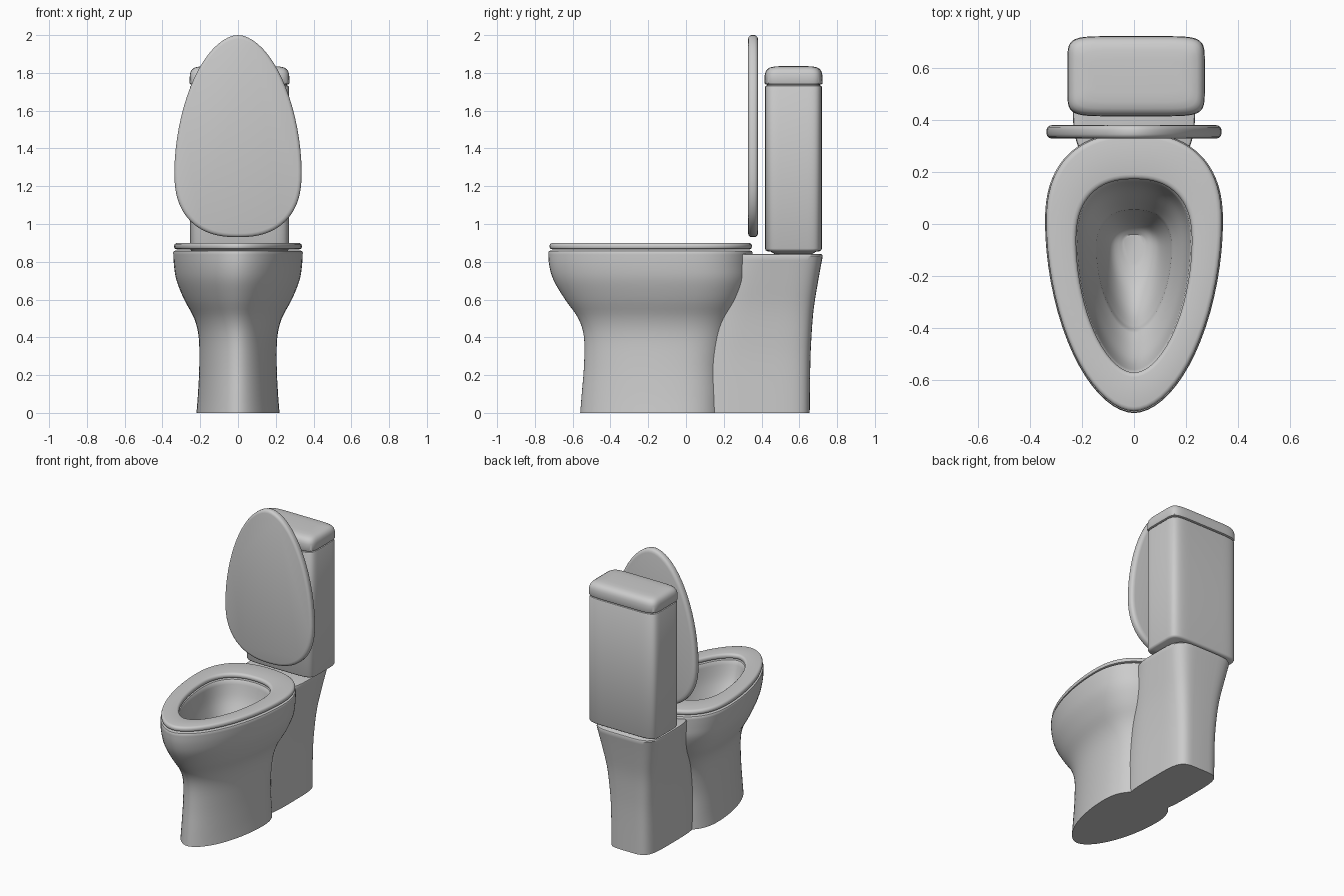
import bpy, bmesh, math
from mathutils import Matrix

if "Cube" in bpy.data.objects:
    bpy.data.objects.remove(bpy.data.objects["Cube"])

SEG = 72


def outline(hw, y0, y1, frac=0.32, nf=1.85, nb=2.4, cx=0.0):
    """Egg / rounded-box outline: widest at a fraction of the length from the back."""
    yc = y1 - frac * (y1 - y0)
    pts = []
    for i in range(SEG):
        a = 2 * math.pi * i / SEG
        c, s = math.cos(a), math.sin(a)
        n = nb if s > 0 else nf
        x = math.copysign(abs(c) ** (2 / n), c) * hw
        y = math.copysign(abs(s) ** (2 / n), s) * ((y1 - yc) if s > 0 else (yc - y0))
        pts.append((cx + x, yc + y))
    return pts


def smooth(rows, steps=4):
    """Catmull-Rom interpolation of (z, half width, front, back) rows."""
    out = []
    for i in range(len(rows) - 1):
        p0, p1, p2 = rows[max(i - 1, 0)], rows[i], rows[i + 1]
        p3 = rows[min(i + 2, len(rows) - 1)]
        for k in range(steps):
            t = k / steps
            out.append(tuple(0.5 * (2 * b + (c - a) * t + (2 * a - 5 * b + 4 * c - d) * t * t
                                    + (3 * b - a - 3 * c + d) * t ** 3)
                             for a, b, c, d in zip(p0, p1, p2, p3)))
    return out + [rows[-1]]


def inset(hw, y0, y1, profile):
    """Rows following one outline, shrunk by the (z, inset) profile."""
    return [(z, hw - i, y0 + i, y1 - i) for z, i in profile]


def loft(name, rows, closed=False, matrix=None, angle=35, **shape):
    bm = bmesh.new()
    rings = [[bm.verts.new((x, y, z)) for x, y in outline(hw, y0, y1, **shape)]
             for z, hw, y0, y1 in rows]
    pairs = list(zip(rings, rings[1:]))
    if closed:
        pairs.append((rings[-1], rings[0]))
    else:
        bm.faces.new(rings[0])
        bm.faces.new(rings[-1])
    for a, b in pairs:
        for i in range(SEG):
            j = (i + 1) % SEG
            bm.faces.new((a[i], a[j], b[j], b[i]))
    bmesh.ops.recalc_face_normals(bm, faces=bm.faces)
    if matrix:
        bm.transform(matrix)
    me = bpy.data.meshes.new(name)
    bm.to_mesh(me)
    bm.free()
    ob = bpy.data.objects.new(name, me)
    bpy.context.collection.objects.link(ob)
    bpy.ops.object.select_all(action='DESELECT')
    ob.select_set(True)
    bpy.context.view_layer.objects.active = ob
    bpy.ops.object.shade_smooth_by_angle(angle=math.radians(angle))
    return ob


# Bowl: outer shell from floor to rim, then down into the basin
outer = smooth([(0.0, 0.22, -0.56, 0.20), (0.10, 0.212, -0.552, 0.20),
                (0.25, 0.205, -0.54, 0.20), (0.40, 0.208, -0.54, 0.225),
                (0.50, 0.232, -0.57, 0.257), (0.60, 0.285, -0.64, 0.309),
                (0.70, 0.325, -0.70, 0.345), (0.78, 0.339, -0.724, 0.35),
                (0.85, 0.343, -0.729, 0.352)])
rim = [(0.857, 0.339, -0.725, 0.348), (0.859, 0.33, -0.716, 0.34),
       (0.859, 0.225, -0.575, 0.175)]
basin = smooth([(0.85, 0.218, -0.568, 0.168), (0.74, 0.20, -0.53, 0.14),
                (0.64, 0.17, -0.465, 0.09), (0.57, 0.145, -0.41, 0.055)])
sump = smooth([(0.55, 0.142, -0.405, 0.052), (0.45, 0.115, -0.34, 0.02),
               (0.38, 0.085, -0.25, -0.01), (0.35, 0.04, -0.15, -0.04)])
loft("bowl", outer + rim + basin + sump)

# Rear pedestal carrying the tank
ped = smooth([(0.0, 0.165, 0.02, 0.655), (0.25, 0.167, 0.03, 0.658),
              (0.40, 0.174, 0.06, 0.664), (0.55, 0.188, 0.10, 0.676),
              (0.70, 0.213, 0.15, 0.70), (0.83, 0.236, 0.20, 0.724)])
ped += inset(0.236, 0.20, 0.724, [(0.838, 0.003), (0.842, 0.01)])
loft("rear_pedestal", ped, frac=0.5, nf=3, nb=5)

# Seat ring with rounded inner and outer edges
edge = [(0.866, 0.012), (0.870, 0.003), (0.877, 0.0), (0.886, 0.0), (0.893, 0.003),
        (0.898, 0.009), (0.90, 0.018)]
seat = inset(0.338, -0.722, 0.349, edge)
seat += inset(0.223, -0.573, 0.173, [(z, -i) for z, i in reversed(edge)])
loft("seat", seat, closed=True)

# Raised lid: same outline stood upright
lid_profile = [(0.0, 0.02), (0.003, 0.01), (0.009, 0.003), (0.017, 0.0), (0.035, 0.0),
               (0.044, 0.004), (0.050, 0.012), (0.053, 0.025)]
loft("lid", inset(0.337, -0.72, 0.35, lid_profile),
     matrix=Matrix.Translation((0, 0.329, 1.28)) @ Matrix.Rotation(-math.pi / 2, 4, 'X'))

# Tank and tank cover
box = dict(frac=0.5, nf=7, nb=7, cx=0.008)
loft("tank", inset(0.262, 0.418, 0.72, [(0.842, 0.05), (0.854, 0.03), (0.856, 0.012), (0.861, 0.004),
                                        (0.87, 0.0), (1.725, 0.0), (1.731, 0.003),
                                        (1.734, 0.01), (1.742, 0.012)]), **box)
loft("tank_cover", inset(0.265, 0.415, 0.724, [(1.738, 0.01), (1.741, 0.003), (1.747, 0.0),
                                               (1.79, 0.002), (1.806, 0.006), (1.82, 0.015),
                                               (1.829, 0.03), (1.834, 0.055), (1.836, 0.09)]), **box)
